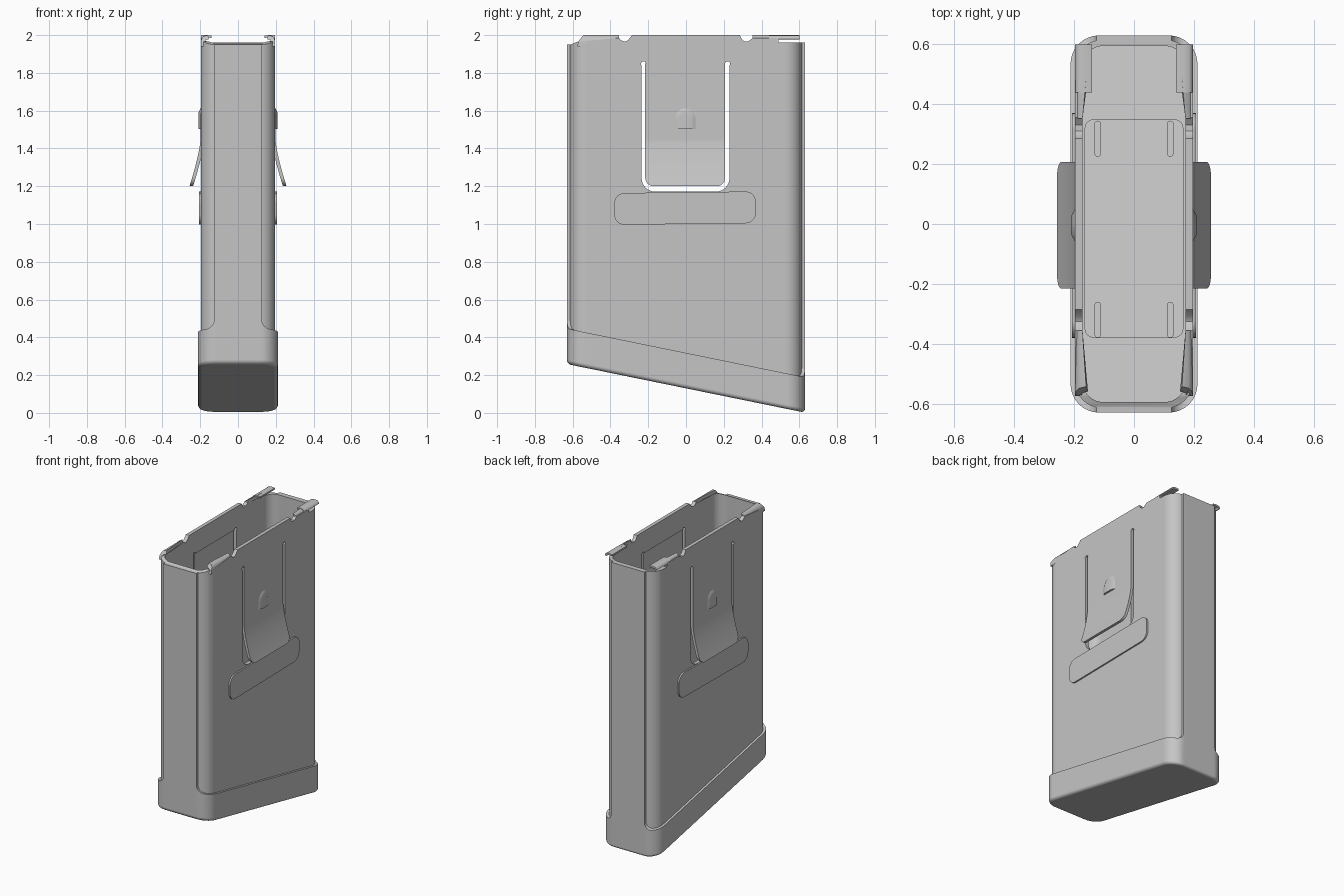
import bpy, bmesh, math
from mathutils import Vector

if "Cube" in bpy.data.objects:
    bpy.data.objects.remove(bpy.data.objects["Cube"])

SLOPE = -0.204
grey = bpy.data.materials.new("satin grey")
grey.use_nodes = True
COLOR = (0.56, 0.56, 0.56, 1)
grey.diffuse_color = COLOR
grey.node_tree.nodes["Principled BSDF"].inputs["Base Color"].default_value = COLOR


def rounded(x0, x1, y0, y1, r, n=8):
    """Outline of a rounded rectangle."""
    pts = []
    corners = ((x1 - r, y1 - r), (x0 + r, y1 - r), (x0 + r, y0 + r), (x1 - r, y0 + r))
    for q, (cx, cy) in enumerate(corners):
        for i in range(n + 1):
            a = math.pi / 2 * (q + i / n)
            pts.append((cx + r * math.cos(a), cy + r * math.sin(a)))
    return pts


def finish(name, bm):
    bmesh.ops.recalc_face_normals(bm, faces=bm.faces)
    mesh = bpy.data.meshes.new(name)
    bm.to_mesh(mesh)
    bm.free()
    mesh.materials.append(grey)
    ob = bpy.data.objects.new(name, mesh)
    bpy.context.collection.objects.link(ob)
    return ob


def prism(outline, place, a, b):
    """Extrude an outline from a to b; place maps (u, v, depth) to a point."""
    bm = bmesh.new()
    low = [bm.verts.new(place(u, v, a)) for u, v in outline]
    high = [bm.verts.new(place(u, v, b)) for u, v in outline]
    bm.faces.new(low)
    bm.faces.new(high)
    for i in range(len(low)):
        j = (i + 1) % len(low)
        bm.faces.new((low[i], low[j], high[j], high[i]))
    bmesh.ops.recalc_face_normals(bm, faces=bm.faces)
    return bm, low, high


def sloped(u, v, d):
    return (u, v, d + SLOPE * v)


def across(u, v, d):
    return (d, u, v)


def along(u, v, d):
    return (u, d, v)


def along_sloped(u, v, d):
    return (u, d, v + SLOPE * d)


def solid(name, outline, place, a, b):
    return finish(name, prism(outline, place, a, b)[0])


def cut(target, cutter):
    mod = target.modifiers.new("cut", "BOOLEAN")
    mod.operation = "DIFFERENCE"
    mod.solver = "EXACT"
    mod.object = cutter
    bpy.context.view_layer.objects.active = target
    bpy.ops.object.modifier_apply(modifier=mod.name)
    bpy.data.objects.remove(cutter)


def smooth(ob, angle=35):
    bpy.ops.object.select_all(action="DESELECT")
    ob.select_set(True)
    bpy.context.view_layer.objects.active = ob
    bpy.ops.object.shade_smooth_by_angle(angle=math.radians(angle))
    ob.modifiers.new("even shading", "WEIGHTED_NORMAL").keep_sharp = True


# Rim shape, seen from the side
rim = [(-0.8, 1.95), (-0.61, 1.95), (-0.575, 1.965), (-0.355, 1.985), (-0.342, 1.972),
       (-0.325, 1.965), (-0.308, 1.972), (-0.285, 2), (0.285, 2), (0.295, 1.978),
       (0.31, 1.967), (0.33, 1.967), (0.355, 1.985), (0.48, 1.985), (0.485, 1.96),
       (0.8, 1.96), (0.8, 2.8), (-0.8, 2.8)]

# Inner sheet body: hollow tube with side windows
body = solid("body_shell", rounded(-0.197, 0.197, -0.615, 0.615, 0.09), sloped, 0.25, 2.2)
cut(body, solid("hollow_cutter", rounded(-0.172, 0.172, -0.595, 0.595, 0.07), sloped, 0.1, 2.5))
cut(body, solid("rim_cutter", rim, across, -0.5, 0.5))
window = [p for p in rounded(-0.235, 0.23, 1.172, 1.99, 0.07) if p[1] < 1.5]
window = [(0.23, 1.85), (-0.235, 1.85)] + window
cut(body, solid("window_cutter", window, across, -0.5, 0.5))
for y in (-0.225, 0.22):
    cut(body, solid("keyhole_cutter", rounded(y - 0.013, y + 0.013, 1.835, 1.861, 0.0125, 4),
                    across, -0.5, 0.5))
smooth(body)

# Outer casing: base cup with front and back strips
bm, low, high = prism(rounded(-0.212, 0.212, -0.63, 0.63, 0.095), sloped, 0.13, 2.2)
edges = [e for e in bm.edges if e.verts[0] in low and e.verts[1] in low]
bmesh.ops.bevel(bm, geom=edges, offset=0.022, segments=5, affect="EDGES", profile=0.5)
casing = finish("base_cup_and_strips", bm)
cut(casing, solid("casing_hollow", rounded(-0.18, 0.18, -0.603, 0.603, 0.075), sloped, 0.17, 2.5))
cut(casing, solid("casing_rim", rim, across, -0.5, 0.5))
for s in (-1, 1):
    recess = [(s * (0.175 - 0.05 * math.sin(a)), 0.3675 - 0.05 * math.cos(a))
              for a in [math.pi / 2 * i / 6 for i in range(7)]]
    recess += [(s * 0.125, 2.9), (s * 0.4, 2.9), (s * 0.4, 0.3175)]
    cut(casing, solid("recess_cutter", recess, along_sloped, -0.9, 0.9))
smooth(casing)

# Inside floor plate with its clips
solid("floor_plate", rounded(-0.165, 0.165, -0.38, 0.35, 0.03, 4), sloped, 0.165, 0.19)
for s in (-1, 1):
    for y in (-0.32, 0.285):
        x = sorted((s * 0.11, s * 0.132))
        solid("floor_clip", rounded(x[0], x[1], y - 0.06, y + 0.06, 0.01, 3), sloped, 0.185, 0.2)


def flare(z):
    return 0.06 * max(0, (1.46 - z) / 0.26) ** 1.4


def sheet(path, thick):
    """Turn an open path into a thin closed outline."""
    inner = []
    for i, p in enumerate(path):
        t = Vector(path[min(i + 1, len(path) - 1)]) - Vector(path[max(i - 1, 0)])
        n = Vector((-t.y, t.x)).normalized() * thick
        inner.append((p[0] + n.x, p[1] + n.y))
    return path + inner[::-1]


for s, side in ((1, "left"), (-1, "right")):
    # Spring tab, bent outward at its lower end
    shape = [p for p in rounded(-0.216, 0.207, 1.2, 1.99, 0.045) if p[1] < 1.5]
    shape = [(0.207, 1.85), (-0.216, 1.85)] + shape
    bm = prism(shape, across, s * 0.178, s * 0.197)[0]
    for i in range(10):
        bmesh.ops.bisect_plane(bm, geom=bm.verts[:] + bm.edges[:] + bm.faces[:],
                               plane_co=(0, 0, 1.22 + i * 0.026), plane_no=(0, 0, 1))
    for v in bm.verts:
        v.co.x += s * flare(v.co.z)
    smooth(finish(side + "_spring_tab", bm))

    # Domed catch on the tab, with a flat lower ledge
    dome = [(-0.06, 1.503), (0.052, 1.503)]
    dome += [(-0.004 + 0.056 * math.cos(a), 1.56 + 0.055 * math.sin(a))
             for a in [math.pi * i / 12 for i in range(13)]]
    bm, low, high = prism(dome, across, s * 0.196, s * 0.21)
    for v in high:
        v.co.y = -0.004 + (v.co.y + 0.004) * 0.55
        v.co.z = 1.503 + (v.co.z - 1.503) * 0.78
    smooth(finish(side + "_catch", bm), 40)

    # Raised grip pad
    bm = prism(rounded(-0.38, 0.37, 1.0, 1.168, 0.055), across, s * 0.19, s * 0.207)[0]
    for v in bm.verts:
        v.co.z += 0.012 * v.co.y
    smooth(finish(side + "_grip_pad", bm))

    # Feed lips curling inward along the rim, narrowing toward the middle
    curl = [(0.197, 1.94), (0.197, 1.965), (0.193, 1.98), (0.184, 1.993), (0.16, 2.0)]
    hook = [(0.197, 1.98), (0.193, 1.99), (0.184, 1.997), (0.165, 2.0), (0.14, 1.997)]
    for name, path, thick, y0, y1 in (("front", curl, 0.022, -0.575, -0.355),
                                      ("middle", curl, 0.022, 0.352, 0.49),
                                      ("back", hook, 0.012, 0.44, 0.6)):
        outline = [(s * x, z) for x, z in sheet(path, thick)]
        lip = prism(outline, along, y0, y1)[0]
        for v in lip.verts:
            if abs(v.co.y) < 0.4:
                v.co.x = s * max(abs(v.co.x), 0.172)
            elif v.co.y < 0:
                v.co.y += max(0, v.co.z - 1.96) * 0.8
        smooth(finish(side + "_" + name + "_lip", lip))
